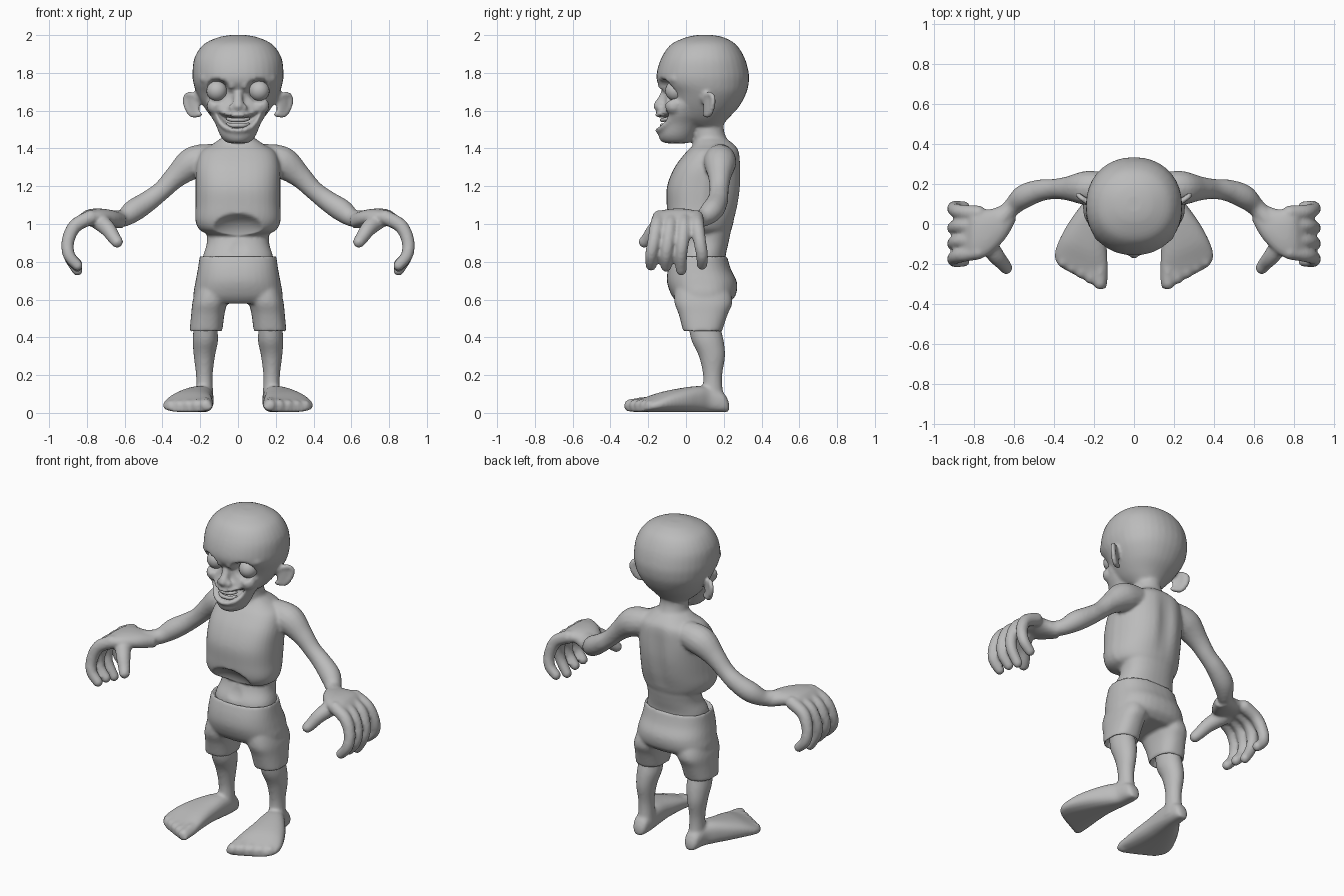
import bpy, bmesh, math
from mathutils import Vector

grey = bpy.data.materials.new("plain_grey")
grey.diffuse_color = (0.5, 0.5, 0.5, 1)


def spline(rows, n):
    """Catmull-Rom interpolation of rows of numbers."""
    out = []
    for i in range(len(rows) - 1):
        a, b, c, d = rows[max(i - 1, 0)], rows[i], rows[i + 1], rows[min(i + 2, len(rows) - 1)]
        for s in range(n):
            t = s / n
            out.append([0.5 * (2 * q + (r - p) * t + (2 * p - 5 * q + 4 * r - w) * t * t
                               + (3 * q - p - 3 * r + w) * t ** 3) for p, q, r, w in zip(a, b, c, d)])
    return out + [list(rows[-1])]


def loft(bm, rows, e=2.0, taper=0.0, n=36, steps=5):
    """Skin of super-ellipse rings; row = centre, half axis u, half axis v."""
    rings = []
    for r in spline(rows, steps):
        c, u, v = Vector(r[0:3]), Vector(r[3:6]), Vector(r[6:9])
        ring = []
        for i in range(n):
            a = 2 * math.pi * i / n
            x = math.copysign(abs(math.cos(a)) ** (2 / e), math.cos(a))
            y = math.copysign(abs(math.sin(a)) ** (2 / e), math.sin(a))
            ring.append(bm.verts.new(c + u * x * (1 - taper * max(0, y)) + v * y))
        rings.append(ring)
    for p, q in zip(rings, rings[1:]):
        for i in range(n):
            bm.faces.new((p[i], p[(i + 1) % n], q[(i + 1) % n], q[i]))
    bm.faces.new(rings[0])
    bm.faces.new(rings[-1])


def stack(bm, rows, e=2.0, taper=0.0, s=1):
    """Upright loft; row = z, centre x, half width, front y, back y."""
    loft(bm, [(s * cx, (f + b) / 2, z, w, 0, 0, 0, (b - f) / 2, 0) for z, cx, w, f, b in rows], e, taper)


def ball(bm, c, r):
    g = bmesh.ops.create_uvsphere(bm, u_segments=20, v_segments=12, radius=r)
    for v in g["verts"]:
        v.co += Vector(c)


def tube(bm, pts, s=1):
    """Round-ended tube; point = x, y, z, radius."""
    pts = [(s * x, y, z, r) for x, y, z, r in pts]
    p = spline(pts, 5)
    rows, u = [], None
    for i, q in enumerate(p):
        t = (Vector(p[min(i + 1, len(p) - 1)][:3]) - Vector(p[max(i - 1, 0)][:3])).normalized()
        u = t.orthogonal().normalized() if u is None else (u - t * u.dot(t)).normalized()
        rows.append((*q[:3], *(u * q[3]), *(t.cross(u) * q[3])))
    loft(bm, rows, n=16, steps=1)
    for end in (pts[0], pts[-1]):
        ball(bm, end[:3], end[3] * 0.99)


def make(name, bm):
    bmesh.ops.recalc_face_normals(bm, faces=bm.faces)
    me = bpy.data.meshes.new(name)
    bm.to_mesh(me)
    bm.free()
    ob = bpy.data.objects.new(name, me)
    bpy.context.collection.objects.link(ob)
    me.materials.append(grey)
    me.shade_smooth()
    return ob


def fuse(name, bm, press=None, voxel=0.01, smooth=4):
    """Melt overlapping parts into one skin, press hollows into it, and relax it."""
    ob = make(name, bm)
    m = ob.modifiers.new("melt", 'REMESH')
    m.mode, m.voxel_size = 'VOXEL', voxel
    bpy.context.view_layer.update()
    me = bpy.data.meshes.new_from_object(ob.evaluated_get(bpy.context.evaluated_depsgraph_get()))
    ob.modifiers.clear()
    ob.data = me
    if press:
        for v in me.vertices:
            press(v.co)
    me.materials.clear()
    me.materials.append(grey)
    me.shade_smooth()
    m = ob.modifiers.new("relax", 'SMOOTH')
    m.factor, m.iterations = 0.5, smooth


def mirror_path(half):
    """Complete a left-right symmetric path whose last point is central."""
    return [(-x, y, z, r) for x, y, z, r in half] + half[-2::-1]


# hollows: centre, half sizes, upward bend (belly, eye sockets, smiling mouth)
HOLLOWS = [((0, -.145, .925), (.19, .14, .135), 0), ((.112, -.095, 1.705), (.06, .06, .058), 0),
           ((-.112, -.095, 1.705), (.06, .06, .058), 0), ((0, -.11, 1.536), (.118, .07, .026), 4)]


def press_body(p):
    for c, r, bend in HOLLOWS:
        d = 1 - ((p.x - c[0]) / r[0]) ** 2 - ((p.z - c[2] - bend * p.x ** 2) / r[2]) ** 2
        if d > 0:
            p.y = max(p.y, c[1] + r[1] * math.sqrt(d))
    # shallow groove along the spine
    if 1.0 < p.z < 1.42 and p.y > .2 and abs(p.x) < .08:
        p.y -= .014 * math.cos(p.x / .08 * math.pi / 2) ** 2 * math.sin((p.z - 1) / .42 * math.pi)


def press_shorts(p):
    # open hems and waistband
    hem = abs((abs(p.x) - .17) / .071) ** 2.5 + abs((p.y - .0875) / .087) ** 2.5
    waist = abs(p.x / .187) ** 2.4 + abs((p.y - .071) / .13) ** 2.4
    if p.z < .445 and hem < 1:
        p.z = .48
    elif p.z > .815 and waist < 1:
        p.z = .805


body = bmesh.new()
# skull, face and neck
stack(body, [(2.0, 0, .04, .06, .14), (1.988, 0, .105, 0, .2), (1.95, 0, .183, -.08, .265),
             (1.88, 0, .23, -.13, .31), (1.8, 0, .241, -.155, .332), (1.745, 0, .236, -.15, .332),
             (1.69, 0, .218, -.11, .318), (1.62, 0, .18, -.09, .28), (1.56, 0, .135, -.06, .225),
             (1.52, 0, .09, 0, .19)], 2.15)
stack(body, [(1.70, 0, .15, -.1, .1), (1.64, 0, .168, -.115, .1), (1.58, 0, .148, -.14, .1),
             (1.53, 0, .12, -.143, .08), (1.47, 0, .095, -.146, .05), (1.437, 0, .068, -.13, .03),
             (1.427, 0, .04, -.1, 0)])
stack(body, [(1.6, 0, .085, .02, .21), (1.5, 0, .08, .03, .2), (1.42, 0, .095, .04, .23),
             (1.34, 0, .12, .03, .25)])
# nose and lips
tube(body, [(0, -.11, 1.7, .022), (0, -.125, 1.66, .025), (0, -.143, 1.625, .03)])
tube(body, mirror_path([(.12, -.06, 1.592, .012), (.068, -.122, 1.575, .016), (0, -.15, 1.57, .017)]))
tube(body, mirror_path([(.12, -.06, 1.575, .012), (.068, -.122, 1.513, .016), (0, -.147, 1.5, .018)]))
# ribcage and sunken belly
stack(body, [(1.46, 0, .08, .06, .2), (1.42, 0, .14, .04, .255), (1.38, 0, .2, 0, .283),
             (1.3, 0, .223, -.06, .292), (1.2, 0, .225, -.1, .292), (1.1, 0, .225, -.102, .277),
             (1.02, 0, .226, -.095, .255), (.97, 0, .205, -.07, .24), (.945, 0, .16, -.02, .225)], 2.7, .22)
stack(body, [(1.1, 0, .18, .02, .25), (.98, 0, .168, .01, .24), (.9, 0, .165, -.01, .225),
             (.83, 0, .185, -.045, .21), (.76, 0, .19, -.05, .21)], 2.3)

FINGERS = [(-.155, -.185, .77), (-.085, -.105, .765), (-.01, -.025, .745), (.06, .085, .775)]
for s in (1, -1):
    # brow, nostril and cheek
    tube(body, [(s * .18, -.06, 1.768, .022), (s * .11, -.103, 1.768, .026), (s * .035, -.125, 1.738, .026)])
    ball(body, (s * .03, -.135, 1.615), .021)
    ball(body, (s * .12, -.065, 1.625), .046)
    # ear
    tube(body, [(.2, .09, 1.66, .014), (.25, .12, 1.688, .014), (.278, .143, 1.67, .014),
                (.272, .14, 1.62, .015), (.242, .12, 1.577, .015), (.2, .1, 1.58, .014)], s)
    loft(body, [(s * .235, .115, z, s * .036, .023, 0, -s * .007, .011, 0) for z in (1.58, 1.63, 1.685)])
    # arm
    tube(body, [(.15, .18, 1.345, .08), (.24, .18, 1.322, .086), (.33, .178, 1.25, .061),
                (.40, .175, 1.18, .051), (.47, .168, 1.125, .055), (.55, .138, 1.072, .06),
                (.61, .085, 1.03, .046), (.67, .02, 1.03, .045)], s)
    # palm
    loft(body, [(s * x, y, z, s * ux, uy, 0, 0, 0, t) for x, y, z, ux, uy, t in
                [(.62, .06, 1.015, .03, .04, .04), (.68, .0, 1.03, .035, .075, .045),
                 (.75, -.04, 1.04, .02, .115, .042), (.81, -.05, 1.03, 0, .13, .04),
                 (.86, -.05, .995, -.01, .115, .028)]], 2.3)
    # fingers and thumb
    for y0, y1, tip in FINGERS:
        tube(body, [(.78, y0 * .9, 1.035, .039), (.862, y0, .99, .037), (.9, (y0 + y1) / 2, .91, .034),
                    (.895, y1, .835, .032), (.85, y1, tip + .01, .029)], s)
    tube(body, [(.74, -.09, 1.02, .05), (.69, -.16, .975, .042), (.655, -.2, .925, .035),
                (.64, -.22, .905, .032)], s)
fuse("body", body, press_body)

# eyes and teeth
for s, side in ((1, "left"), (-1, "right")):
    bm = bmesh.new()
    ball(bm, (s * .112, -.055, 1.705), .055)
    make(side + "_eye", bm)
for name, z in (("upper_teeth", 1.551), ("lower_teeth", 1.522)):
    bm = bmesh.new()
    tube(bm, mirror_path([(.055, -.1, z + .006, .009), (.03, -.12, z, .011), (0, -.127, z, .011)]))
    make(name, bm)

# shorts with hollow hems and waistband
shorts = bmesh.new()
stack(shorts, [(.83, 0, .203, -.075, .217), (.76, 0, .213, -.096, .238), (.69, 0, .226, -.1, .27),
               (.62, 0, .236, -.075, .262), (.58, 0, .21, -.04, .22)], 2.4)
for s in (1, -1):
    stack(shorts, [(.7, .115, .09, -.05, .2), (.64, .135, .092, -.06, .235), (.58, .15, .092, -.06, .245),
                   (.52, .16, .088, -.038, .22), (.43, .17, .087, -.015, .19)], 2.4, 0, s)
fuse("shorts", shorts, press_shorts, 0.01, 5)

# bare legs and broad flat feet
FOOT = [(.155, .228, .205, .228, .05), (.135, .2, .225, .2, .1), (.13, .13, .24, .13, .13),
        (.133, .05, .275, .08, .138), (.138, -.05, .325, .01, .128), (.134, -.16, .37, -.07, .108),
        (.13, -.25, .395, -.135, .08), (.135, -.31, .395, -.18, .06), (.15, -.33, .37, -.215, .04)]
for s, side in ((1, "left"), (-1, "right")):
    bm = bmesh.new()
    stack(bm, [(.56, .17, .068, .0, .18), (.45, .172, .064, .015, .185), (.38, .173, .067, .03, .2),
               (.3, .178, .056, .068, .207), (.2, .178, .044, .09, .192), (.12, .177, .045, .085, .195),
               (.05, .177, .05, .07, .215)], 2, 0, s)
    loft(bm, [(s * (a + c) / 2, (b + d) / 2, .004 + h / 2, s * (c - a) / 2, (d - b) / 2, 0, 0, 0, h / 2)
              for a, b, c, d, h in FOOT], 2.5)
    # toes
    for i in range(5):
        t = i / 4
        tube(bm, [(.17 + .14 * t, -.22 + .1 * t, .055, .03),
                  (.17 + .185 * t, -.295 + .105 * t, .04, .034 - .006 * t)], s)
    fuse(side + "_leg", bm, None, 0.01, 5)
